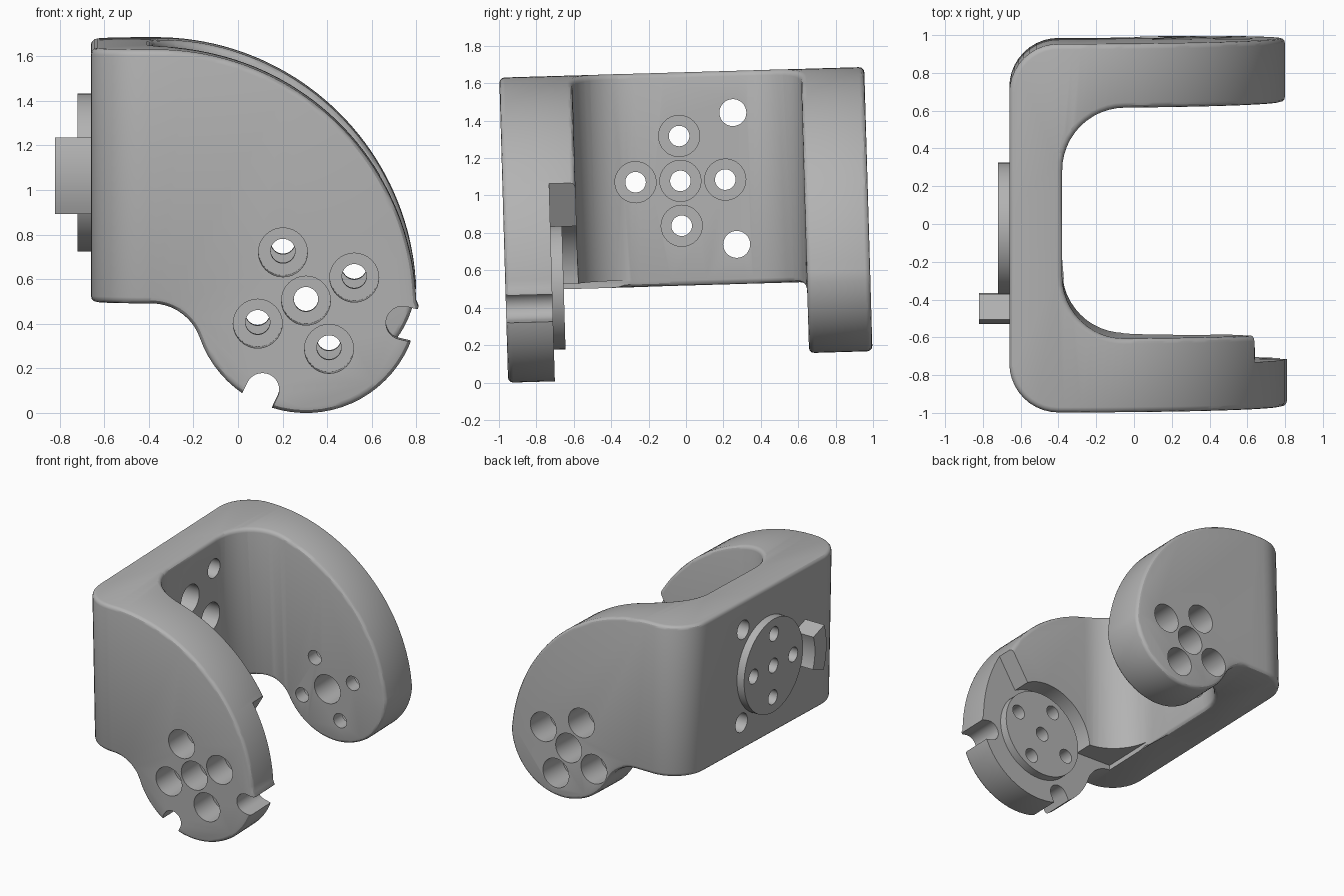
import bpy, bmesh
from math import cos, sin, radians, degrees, atan2, sqrt
from mathutils import Matrix, Vector

cube = bpy.data.objects.get("Cube")
if cube:
    bpy.data.objects.remove(cube, do_unlink=True)

grey = bpy.data.materials.new("mid_grey")
grey.use_nodes = True
COLOUR = (0.45, 0.45, 0.45, 1)
grey.diffuse_color = COLOUR
grey.node_tree.nodes["Principled BSDF"].inputs["Base Color"].default_value = COLOUR

HUB = (0.305, 0.543)          # arm pivot in x, z
WALL_HUB = (-0.023, 1.09)     # wall pivot in y, z


def arc(c, r, a0, a1, n):
    return [(c[0] + r * cos(radians(a0 + (a1 - a0) * i / n)),
             c[1] + r * sin(radians(a0 + (a1 - a0) * i / n))) for i in range(n + 1)]


def loft(name, sections):
    """Closed solid through matching rings of 3D points."""
    bm = bmesh.new()
    rings = [[bm.verts.new(p) for p in s] for s in sections]
    n = len(rings[0])
    for a, b in zip(rings, rings[1:]):
        for i in range(n):
            j = (i + 1) % n
            bm.faces.new((a[i], a[j], b[j], b[i]))
    bm.faces.new(rings[0])
    bm.faces.new(rings[-1])
    bmesh.ops.recalc_face_normals(bm, faces=bm.faces)
    mesh = bpy.data.meshes.new(name)
    bm.to_mesh(mesh)
    bm.free()
    ob = bpy.data.objects.new(name, mesh)
    bpy.context.collection.objects.link(ob)
    mesh.materials.append(grey)
    return ob


PLACE = {"x": lambda p, d: (d, p[0], p[1]),
         "y": lambda p, d: (p[0], d, p[1]),
         "z": lambda p, d: (p[0], p[1], d)}


def prism(name, pts, axis, lo, hi):
    return loft(name, [[PLACE[axis](p, d) for p in pts] for d in (lo, hi)])


def disc(name, c, r, axis, lo, hi, n=48):
    return prism(name, arc(c, r, 0, 360, n)[:-1], axis, lo, hi)


def boolean(ob, cutter, op="DIFFERENCE"):
    mod = ob.modifiers.new("cut", "BOOLEAN")
    mod.operation, mod.solver, mod.object = op, "EXACT", cutter
    apply(ob)


def apply(ob):
    deps = bpy.context.evaluated_depsgraph_get()
    mesh = bpy.data.meshes.new_from_object(ob.evaluated_get(deps))
    ob.modifiers.clear()
    ob.data = mesh


def ring_of_holes(c, first):
    pts = [(c[0] + 0.24 * cos(radians(first + 90 * i)),
            c[1] + 0.24 * sin(radians(first + 90 * i))) for i in range(4)]
    return pts


def side_outline(hub, r, fillet, arc_end):
    """Wall edge, big quarter arc, round arm end and fillet back to the wall."""
    fz = 0.53 - fillet
    fx = hub[0] - sqrt((r + fillet) ** 2 - (hub[1] - fz) ** 2)
    back = degrees(atan2(hub[1] - fz, hub[0] - fx))
    pts = [(-0.66, 0.53), (-0.66, 1.67)]
    pts += arc((-0.37, 0.5), 1.17, 90, arc_end, 40)
    pts += arc(hub, r, -3, back - 180, 30)
    pts += arc((fx, fz), fillet, back, 90, 9)[1:]
    return pts


# U-shaped bracket body, clipped by its side outlines
u_shape = [(1, -0.975)] + arc((-0.4, -0.715), 0.26, 270, 180, 10)
u_shape += arc((-0.4, 0.717), 0.26, 180, 90, 10) + [(1, 0.977), (1, 0.638)]
u_shape += arc((-0.05, 0.308), 0.33, 90, 180, 12)
u_shape += arc((-0.05, -0.255), 0.33, 180, 270, 12) + [(1, -0.585)]
body = prism("bracket_body", u_shape, "z", -0.2, 2)
front = side_outline(HUB, 0.505, 0.23, 2)
back = side_outline((0.36, 0.59), 0.44, 0.25, 4.5)
clip = loft("clip", [[PLACE["y"](p, d) for p in s] for s, d in
                     ((front, -1.2), (front, -0.1), (back, 0.1), (back, 1.2))])
boolean(body, clip, "INTERSECT")
cutters = [clip]

# Softened outer edges
bev = body.modifiers.new("round", "BEVEL")
bev.width, bev.segments, bev.limit_method = 0.028, 3, "ANGLE"
bev.angle_limit = radians(50)
bev.use_clamp_overlap = False
apply(body)

# Recess inside the front arm, open towards the arm end
recess = arc(HUB, 0.375, 59, 178, 24) + arc(HUB, 0.68, 178, 419, 40)
tool = prism("recess", recess, "y", -0.725, -0.3)
boolean(body, tool)
cutters.append(tool)

# Two round-bottomed notches in the front arm rim
for angle in (244, 347):
    a = radians(angle)
    c = Vector(HUB) + 0.445 * Vector((cos(a), sin(a)))
    out = 0.3 * Vector((cos(a), sin(a)))
    slot = arc(c, 0.075, angle + 90, angle + 270, 14) + \
        [tuple(Vector(p) + out) for p in
         (arc(c, 0.075, angle + 270, angle + 270, 1)[0], arc(c, 0.075, angle + 90, angle + 90, 1)[0])]
    tool = prism("notch", slot, "y", -1.2, -0.5)
    boolean(body, tool)
    cutters.append(tool)

# Raised discs and the locating tab
boss = disc("arm_disc", HUB, 0.335, "y", -0.74, -0.663, 64)
plate = disc("wall_disc", WALL_HUB, 0.355, "x", -0.72, -0.64, 64)
tab = prism("wall_tab", arc(WALL_HUB, 0.36, 160, 200, 10) + arc(WALL_HUB, 0.5, 200, 160, 10),
            "x", -0.82, -0.64)

# Bolt holes: narrow through holes with wide bores
arm_ring = ring_of_holes(HUB, 25.5)
wall_ring = ring_of_holes(WALL_HUB, 0)
for c in arm_ring + [HUB]:
    wide = c == HUB
    for ob_list, r, lo, hi in (((body, boss), 0.055, -1.2, -0.4),
                               ((body, boss), 0.11, -1.2, -0.76),
                               ((body,), 0.11 if wide else 0.055, 0.4, 1.2),
                               ((body,), 0.11, 0.74, 1.2)):
        if wide and lo == 0.74:
            continue
        tool = disc("bore", c, r, "y", lo, hi, 32)
        cutters.append(tool)
        for ob in ob_list:
            boolean(ob, tool)
for c in wall_ring + [WALL_HUB]:
    for r, lo, hi in ((0.055, -1, -0.2), (0.11, -0.6, -0.2)):
        tool = disc("bore", c, r, "x", lo, hi, 32)
        cutters.append(tool)
        for ob in (body, plate):
            boolean(ob, tool)
for c in ((0.268, 1.447), (0.268, 0.742)):
    tool = disc("bore", c, 0.072, "x", -1, -0.2, 32)
    cutters.append(tool)
    boolean(body, tool)

for tool in cutters:
    bpy.data.objects.remove(tool, do_unlink=True)

# Slight lean about the x axis, then rest on the floor
parts = [body, boss, plate, tab]
lean = Matrix.Translation((0, 0, 0.85)) @ Matrix.Rotation(0.029, 4, "X") @ Matrix.Translation((0, 0, -0.85))
for ob in parts:
    ob.data.transform(lean)
floor = min(v.co.z for v in body.data.vertices)
for ob in parts:
    ob.data.transform(Matrix.Translation((0, 0, -floor)))
    bpy.ops.object.select_all(action="DESELECT")
    ob.select_set(True)
    bpy.context.view_layer.objects.active = ob
    bpy.ops.object.shade_smooth_by_angle(angle=radians(30))
